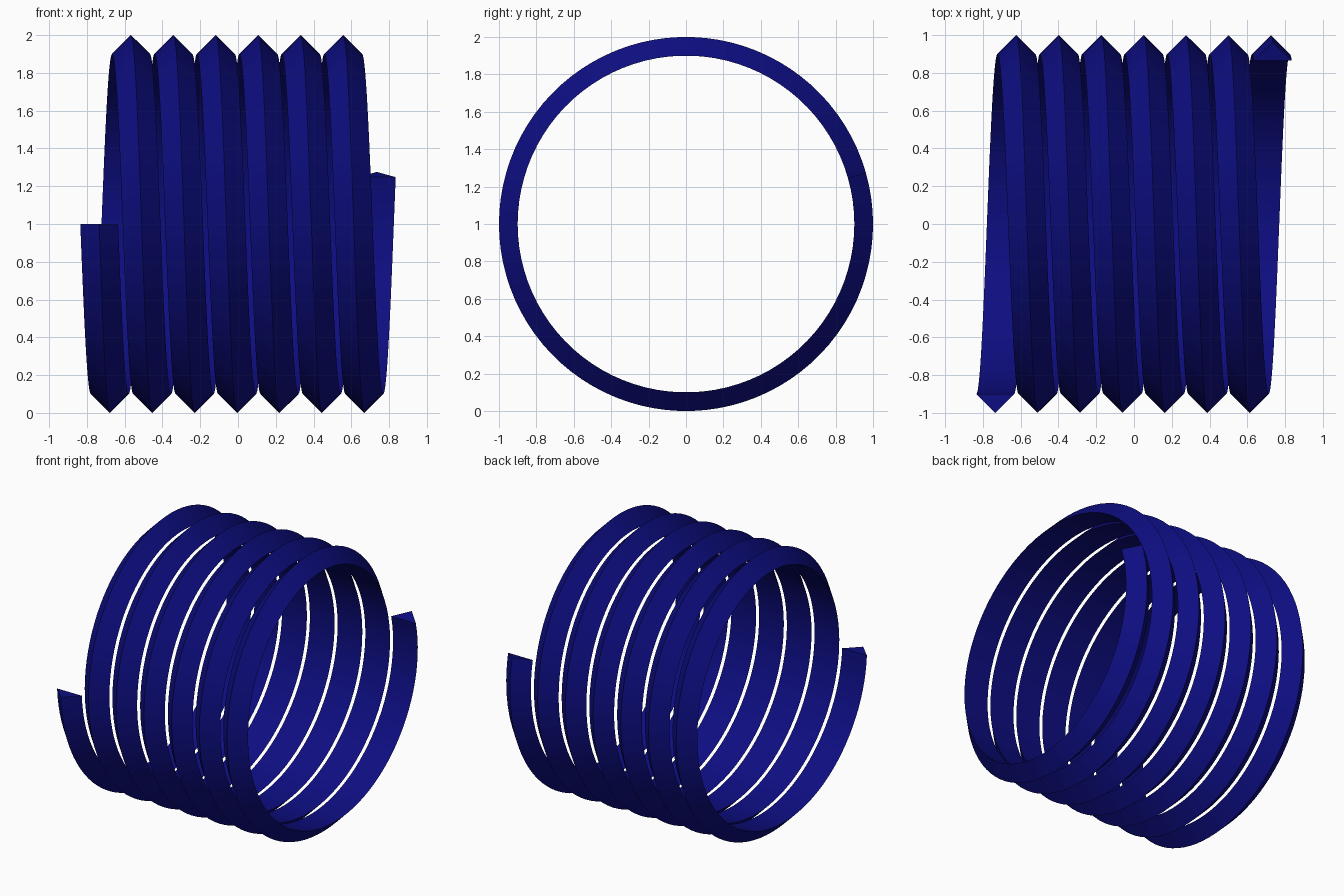
import bpy, bmesh, math

# Clear the default cube only
cube = bpy.data.objects.get("Cube")
if cube:
    bpy.data.objects.remove(cube, do_unlink=True)

# Dark blue material
blue = bpy.data.materials.new("dark_blue")
blue.use_nodes = True
colour = (0.004, 0.004, 0.22, 1.0)
blue.diffuse_color = colour
blue.node_tree.nodes["Principled BSDF"].inputs["Base Color"].default_value = colour

# Coil dimensions: six and a half turns plus 16 degrees around the x axis
STEP = 4
TOTAL = int(6.5 * 360) + 16
LENGTH = 1.47
# Triangular section as (offset along x, radius)
SECTION = [(-0.1, 0.9), (0.0, 1.0), (0.1, 0.9)]


def section_ring(bm, degrees):
    """Place the section at an angle, starting at the front and heading down."""
    a = math.radians(degrees)
    centre = LENGTH * (degrees / TOTAL - 0.5)
    return [bm.verts.new((centre + dx, -r * math.cos(a), 1 - r * math.sin(a)))
            for dx, r in SECTION]


# Sweep the section along the helix and cap both ends
bm = bmesh.new()
rings = [section_ring(bm, d) for d in range(0, TOTAL + 1, STEP)]
for a, b in zip(rings, rings[1:]):
    for i in range(3):
        j = (i + 1) % 3
        bm.faces.new((a[i], a[j], b[j], b[i]))
bm.faces.new(rings[0])
bm.faces.new(rings[-1])
bmesh.ops.recalc_face_normals(bm, faces=bm.faces)

mesh = bpy.data.meshes.new("spiral_coil")
bm.to_mesh(mesh)
bm.free()
mesh.materials.append(blue)
coil = bpy.data.objects.new("spiral_coil", mesh)
bpy.context.collection.objects.link(coil)

# Smooth around the coil, crisp along its ridges
bpy.ops.object.select_all(action="DESELECT")
coil.select_set(True)
bpy.context.view_layer.objects.active = coil
bpy.ops.object.shade_smooth_by_angle(angle=math.radians(30))
